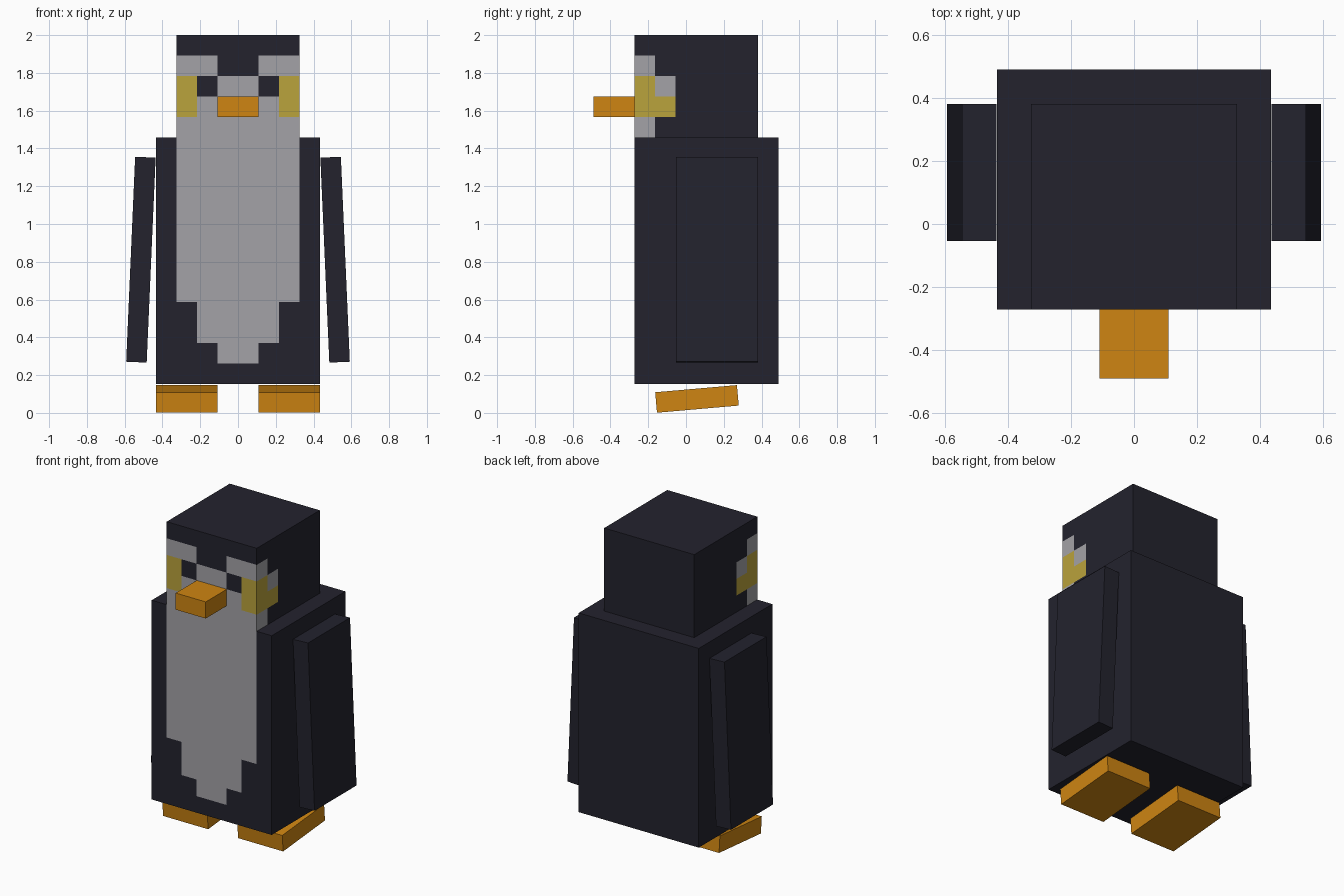
import bpy, bmesh, math
from mathutils import Matrix, Vector

if "Cube" in bpy.data.objects:
    bpy.data.objects.remove(bpy.data.objects["Cube"], do_unlink=True)

U = 0.1086            # one block unit
FACE_Y = -2.5 * U     # front plane of head and body
NECK_Z = 2 - 5 * U


def material(name, colour):
    mat = bpy.data.materials.new(name)
    mat.use_nodes = True
    mat.diffuse_color = (*colour, 1)
    bsdf = mat.node_tree.nodes["Principled BSDF"]
    bsdf.inputs["Base Color"].default_value = (*colour, 1)
    bsdf.inputs["Roughness"].default_value = 0.9
    return mat


DARK = material("dark feathers", (0.0168, 0.0165, 0.027))
PALE = material("pale belly", (0.37, 0.365, 0.385))
YELLOW = material("yellow cheek", (0.49, 0.366, 0.045))
ORANGE = material("orange beak", (0.62, 0.235, 0.006))


def box(name, size, centre, mats, tilt=None, cuts=(), rule=None):
    """Box of size in units; cuts = axes sliced every unit; rule picks face materials."""
    bm = bmesh.new()
    size = Vector(size) * U
    bmesh.ops.create_cube(bm, size=1, matrix=Matrix.Diagonal((*size, 1)))
    for axis in cuts:
        normal = Vector([float(i == axis) for i in range(3)])
        for k in range(1, round(size[axis] / U)):
            geom = bm.verts[:] + bm.edges[:] + bm.faces[:]
            bmesh.ops.bisect_plane(bm, geom=geom, plane_no=normal,
                                   plane_co=normal * (k * U - size[axis] / 2))
    if rule:
        for f in bm.faces:
            c = f.calc_center_median()
            # column, depth and row counted from right, front and top
            col = int((c.x + size.x / 2) / U)
            depth = int((c.y + size.y / 2) / U)
            row = int((size.z / 2 - c.z) / U)
            f.material_index = rule(f.normal, col, depth, row)
    mesh = bpy.data.meshes.new(name)
    bm.to_mesh(mesh)
    bm.free()
    for m in mats:
        mesh.materials.append(m)
    obj = bpy.data.objects.new(name, mesh)
    obj.location = centre
    if tilt:
        obj.rotation_euler = tilt
    bpy.context.collection.objects.link(obj)
    return obj


# Head markings: D dark, P pale, Y yellow
FRONT = ["DDDDDD", "PPDDPP", "YDPPDY", "YPPPPY", "PPPPPP"]
SIDE = ["D", "P", "YP", "YY", "P"]


def head_rule(normal, col, depth, row):
    if normal.y < -0.5:
        return "DPY".index(FRONT[row][col])
    if abs(normal.x) > 0.5 and depth < len(SIDE[row]):
        return "DPY".index(SIDE[row][depth])
    return 0


def body_rule(normal, col, depth, row):
    # belly patch narrows in steps toward the feet
    half = 3 if row < 8 else 2 if row < 10 else 1 if row < 11 else 0
    return int(normal.y < -0.5 and abs(col - 3.5) < half)


# Head and body
box("head", (6, 6, 5), (0, FACE_Y + 3 * U, NECK_Z + 2.5 * U),
    [DARK, PALE, YELLOW], cuts=(0, 1, 2), rule=head_rule)
box("body", (8, 7, 12), (0, FACE_Y + 3.5 * U, NECK_Z - 6 * U),
    [DARK, PALE], cuts=(0, 2), rule=body_rule)

# Beak
box("beak", (2, 2, 1), (0, FACE_Y - U, NECK_Z + 1.5 * U), [ORANGE])

# Flippers and feet, mirrored
for side, s in (("left", 1), ("right", -1)):
    box(side + "_flipper", (1, 4, 10), (s * 0.514, 0.163, 0.811), [DARK],
        tilt=(0, -s * math.radians(2.5), 0))
    box(side + "_foot", (3, 4, 1), (s * 2.5 * U, 0.058, 0.074), [ORANGE],
        tilt=(math.radians(5), 0, 0))
